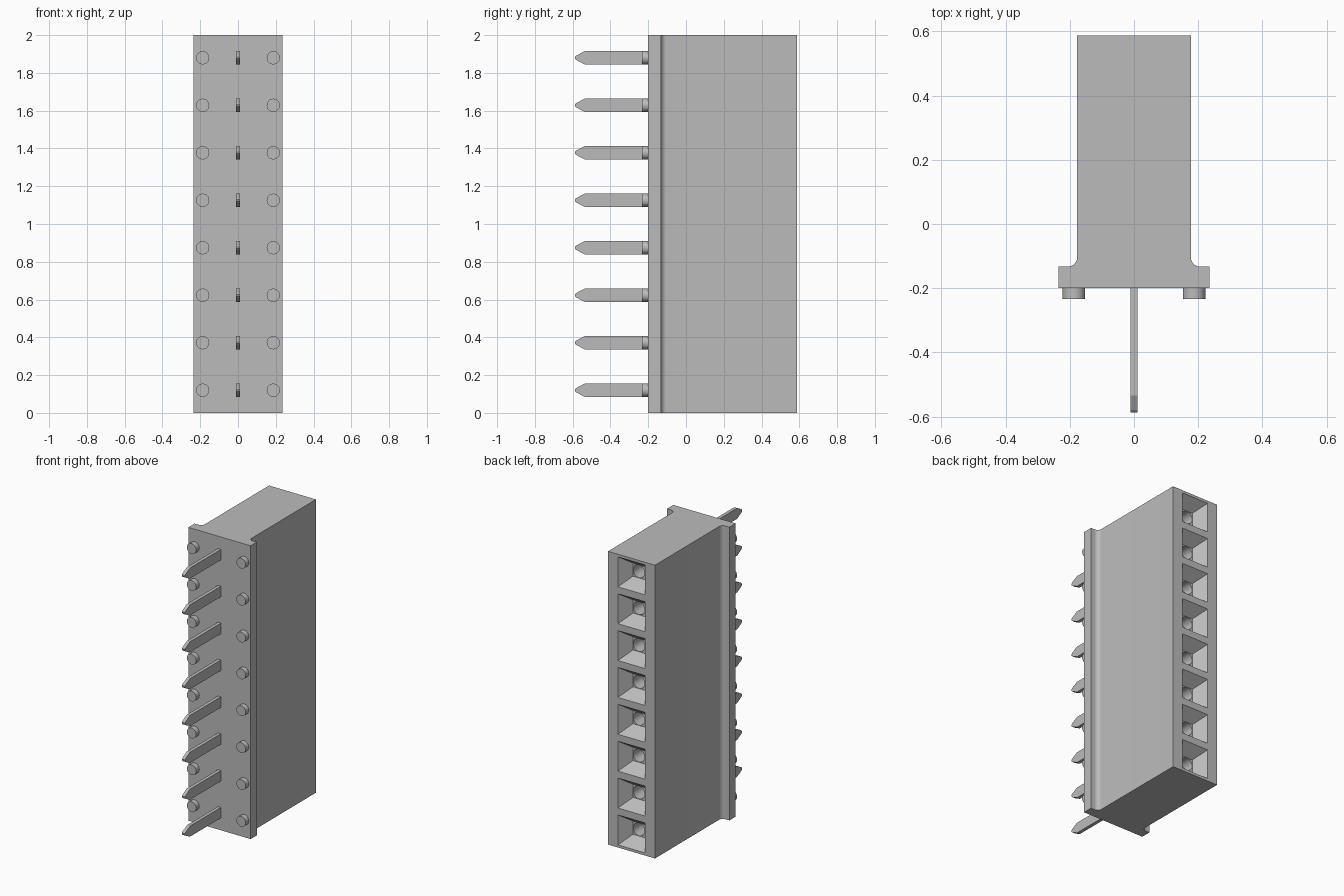
import bpy, bmesh, math
from mathutils import Matrix, Vector

cube = bpy.data.objects.get("Cube")
if cube:
    bpy.data.objects.remove(cube, do_unlink=True)

COUNT, PITCH = 8, 0.2514
LEVELS = [1 + (i - (COUNT - 1) / 2) * PITCH for i in range(COUNT)]
FRONT, BACK, TIP = -0.2, 0.587, -0.587

grey = bpy.data.materials.new("plain_grey")
grey.use_nodes = True
grey.diffuse_color = (0.5, 0.5, 0.5, 1)
grey.node_tree.nodes["Principled BSDF"].inputs["Base Color"].default_value = (0.5, 0.5, 0.5, 1)


def make_object(name, bm):
    bmesh.ops.recalc_face_normals(bm, faces=bm.faces[:])
    mesh = bpy.data.meshes.new(name)
    bm.to_mesh(mesh)
    bm.free()
    mesh.materials.append(grey)
    obj = bpy.data.objects.new(name, mesh)
    bpy.context.collection.objects.link(obj)
    return obj


def select_only(obj):
    bpy.ops.object.select_all(action='DESELECT')
    obj.select_set(True)
    bpy.context.view_layer.objects.active = obj


def smooth(obj):
    select_only(obj)
    bpy.ops.object.shade_smooth_by_angle(angle=math.radians(30))


def extrude_profile(bm, points, direction):
    face = bm.faces.new([bm.verts.new(p) for p in points])
    geom = bmesh.ops.extrude_face_region(bm, geom=[face])["geom"]
    verts = [v for v in geom if isinstance(v, bmesh.types.BMVert)]
    bmesh.ops.translate(bm, verts=verts, vec=direction)


def add_cone(bm, x, y0, y1, z, r0, r1, sides, spin=0):
    """Cone or prism running along y, from radius r0 at y0 to r1 at y1."""
    matrix = (Matrix.Translation((x, (y0 + y1) / 2, z))
              @ Matrix.Rotation(-math.pi / 2, 4, 'X') @ Matrix.Rotation(spin, 4, 'Z'))
    bmesh.ops.create_cone(bm, cap_ends=True, segments=sides, radius1=r0,
                          radius2=r1, depth=y1 - y0, matrix=matrix)


# Housing: flanged profile with filleted inner corners, extruded upward
WALL, FLANGE, SHELF, FILLET = 0.177, 0.235, -0.133, 0.03
side = [(FLANGE, FRONT), (FLANGE, SHELF)]
for i in range(9):
    a = math.radians(270 - i * 90 / 8)
    side.append((WALL + FILLET + FILLET * math.cos(a),
                 SHELF + FILLET + FILLET * math.sin(a)))
side.append((WALL, BACK))
outline = side + [(-x, y) for x, y in reversed(side)]
bm = bmesh.new()
extrude_profile(bm, [(x, y, 0) for x, y in outline], Vector((0, 0, 2)))
housing = make_object("housing", bm)

# Socket openings: square funnels leading into round bores
DEPTH, INNER, OUTER, OVER = 0.08, 0.045, 0.102, 0.01
flare = OUTER + (OUTER - INNER) * OVER / DEPTH
funnels, bores = bmesh.new(), bmesh.new()
for z in LEVELS:
    add_cone(funnels, 0, BACK - DEPTH, BACK + OVER, z,
             INNER * math.sqrt(2), flare * math.sqrt(2), 4, math.pi / 4)
    add_cone(bores, 0, 0.1, BACK - DEPTH / 2, z, 0.043, 0.043, 32)
for name, cutter_bm in (("funnel_cutter", funnels), ("bore_cutter", bores)):
    cutter = make_object(name, cutter_bm)
    cutter.hide_render = True
    mod = housing.modifiers.new(name, 'BOOLEAN')
    mod.operation, mod.solver, mod.object = 'DIFFERENCE', 'EXACT', cutter
    select_only(housing)
    bpy.ops.object.modifier_apply(modifier=name)
    bpy.data.objects.remove(cutter, do_unlink=True)
smooth(housing)

# Contact pins: flat blades with tapered, slightly blunted tips
HALF, THICK = 0.036, 0.023
upper = [(FRONT + 0.02, HALF), (-0.535, HALF), (-0.58, 0.012), (TIP, 0.005)]
blade = upper + [(y, -h) for y, h in reversed(upper)]
bm = bmesh.new()
for z in LEVELS:
    extrude_profile(bm, [(-THICK / 2, y, z + h) for y, h in blade], Vector((THICK, 0, 0)))
make_object("contact_pins", bm)

# Standoff pegs: two columns of short round studs on the flange
bm = bmesh.new()
for z in LEVELS:
    for x in (-0.187, 0.187):
        add_cone(bm, x, -0.234, FRONT + 0.01, z, 0.035, 0.035, 32)
smooth(make_object("standoff_pegs", bm))
